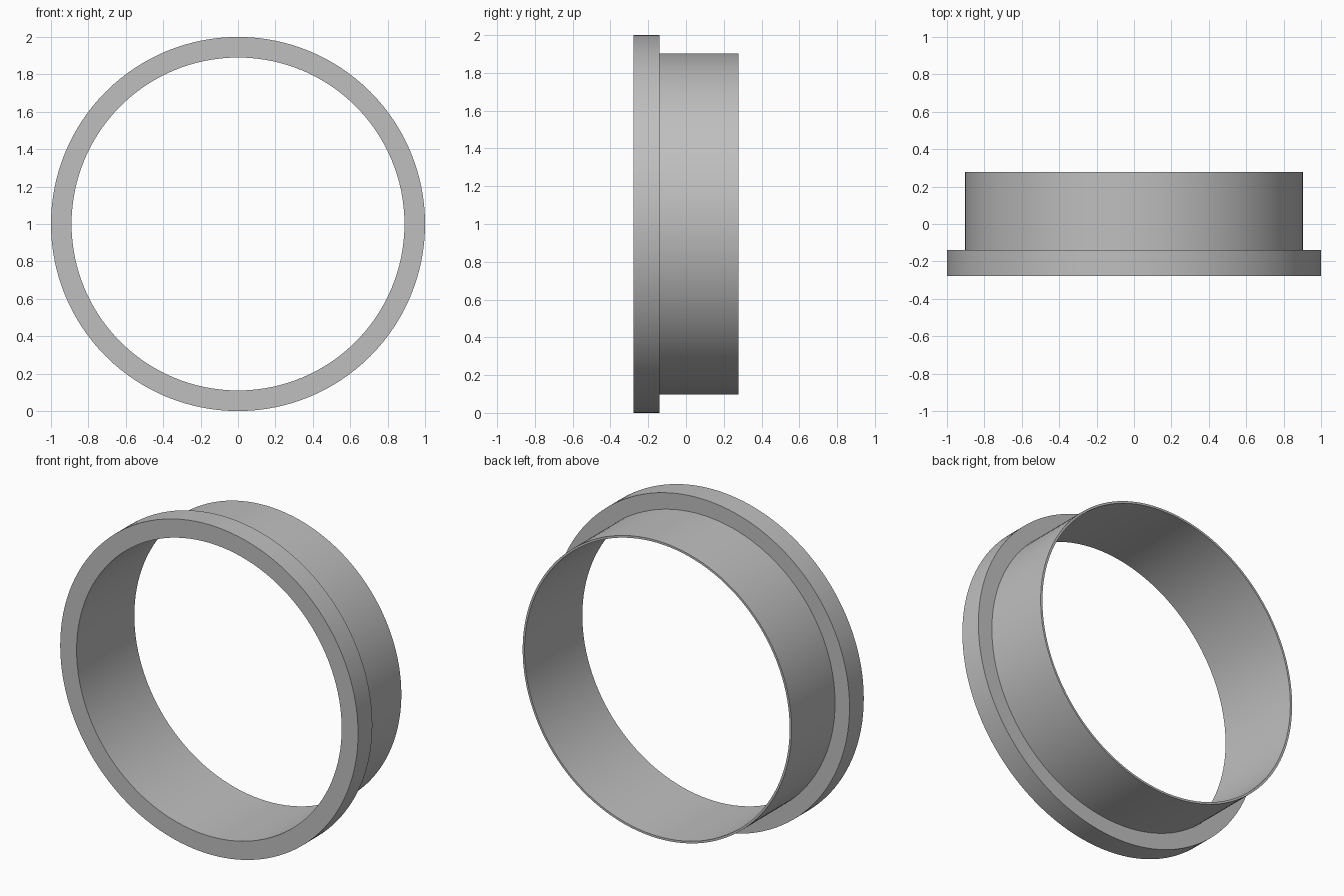
import bpy
import bmesh
from math import cos, sin, pi, radians

cube = bpy.data.objects.get("Cube")
if cube:
    bpy.data.objects.remove(cube, do_unlink=True)

SEGMENTS = 128
BORE, TUBE, RIM = 0.89, 0.903, 1.0
FRONT, STEP, BACK = -0.277, -0.14, 0.277

# Plain grey finish
grey = bpy.data.materials.new("plain grey")
grey.use_nodes = True
colour = (0.52, 0.52, 0.52, 1)
grey.diffuse_color = colour
grey.node_tree.nodes["Principled BSDF"].inputs["Base Color"].default_value = colour

# Closed L-shaped section (radius, y), turned around the y axis
section = [(BORE, FRONT), (RIM, FRONT), (RIM, STEP),
           (TUBE, STEP), (TUBE, BACK), (BORE, BACK)]
bm = bmesh.new()
rings = []
for i in range(SEGMENTS):
    a = 2 * pi * i / SEGMENTS
    rings.append([bm.verts.new((r * cos(a), y, 1 + r * sin(a))) for r, y in section])
for i, ring in enumerate(rings):
    following = rings[(i + 1) % SEGMENTS]
    for j in range(len(section)):
        k = (j + 1) % len(section)
        bm.faces.new((ring[j], ring[k], following[k], following[j]))
bmesh.ops.recalc_face_normals(bm, faces=bm.faces)

mesh = bpy.data.meshes.new("flanged_ring")
bm.to_mesh(mesh)
bm.free()
mesh.materials.append(grey)
flanged_ring = bpy.data.objects.new("flanged_ring", mesh)
bpy.context.collection.objects.link(flanged_ring)

# Smooth walls with crisp rims
bpy.ops.object.select_all(action="DESELECT")
flanged_ring.select_set(True)
bpy.context.view_layer.objects.active = flanged_ring
bpy.ops.object.shade_smooth_by_angle(angle=radians(30))
